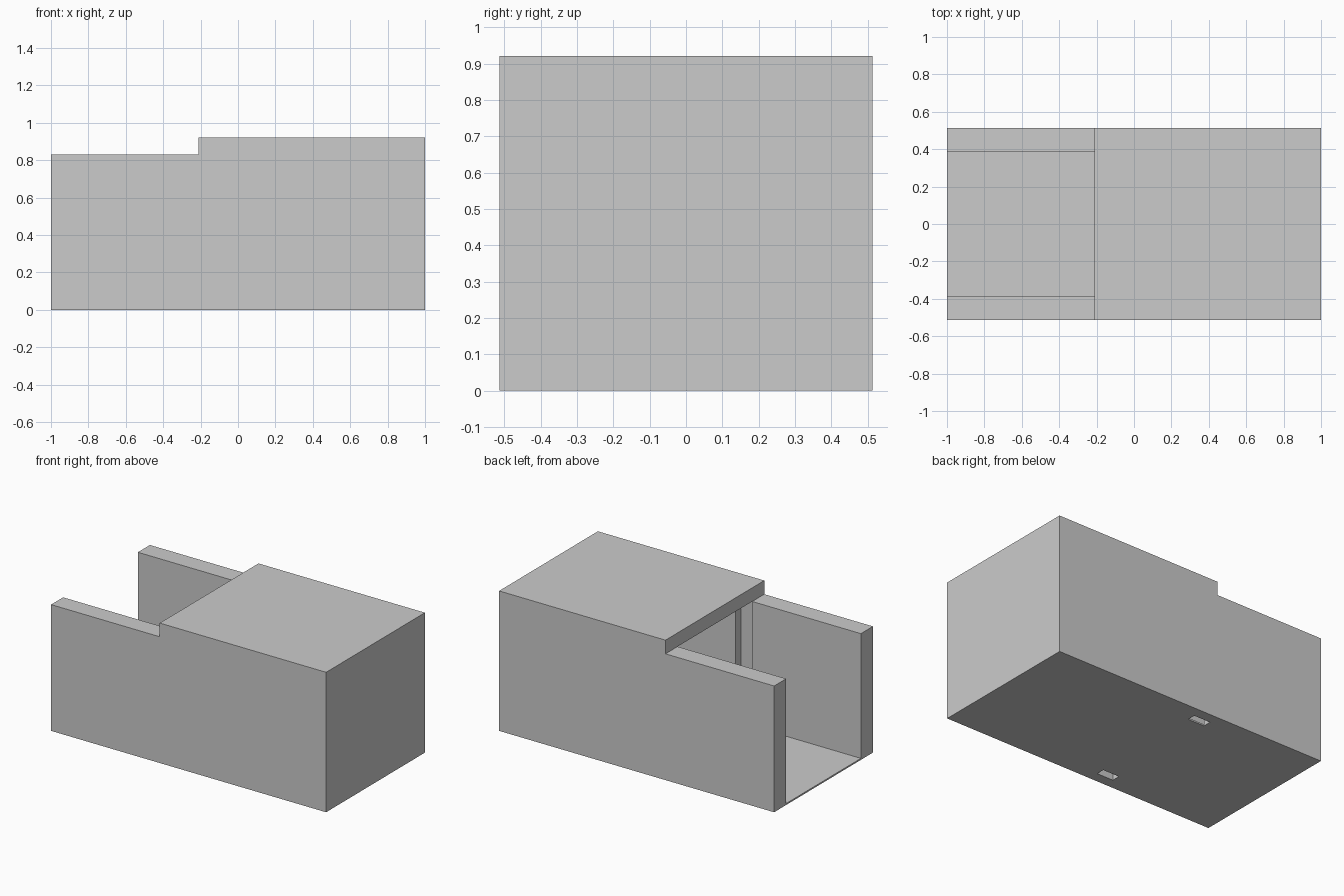
import bpy, bmesh

if "Cube" in bpy.data.objects:
    bpy.data.objects.remove(bpy.data.objects["Cube"])

HALF_L, HALF_W = 1.0, 0.513      # outer half length and half width
INNER = 0.388                    # inner half width of the channel
WALL_TOP, ROOF_TOP = 0.83, 0.92
FLOOR = 0.01
ROOF_X = -0.21                   # where the roof begins
GROOVE_END, GROOVE_Y = -0.09, 0.443
END_X = 0.875                    # inner face of the closed end


def prism(name, outline, z0, z1):
    """Extrude a closed plan outline upward from z0 to z1."""
    bm = bmesh.new()
    face = bm.faces.new([bm.verts.new((x, y, z0)) for x, y in outline])
    up = bmesh.ops.extrude_face_region(bm, geom=[face])
    verts = [g for g in up["geom"] if isinstance(g, bmesh.types.BMVert)]
    bmesh.ops.translate(bm, verts=verts, vec=(0, 0, z1 - z0))
    bmesh.ops.recalc_face_normals(bm, faces=bm.faces)
    mesh = bpy.data.meshes.new(name)
    bm.to_mesh(mesh)
    bm.free()
    obj = bpy.data.objects.new(name, mesh)
    bpy.context.collection.objects.link(obj)
    return obj


def rect(x0, x1, half_w):
    return [(x0, -half_w), (x1, -half_w), (x1, half_w), (x0, half_w)]


# U-shaped walls: plan of one side with its door groove, mirrored across y
side = [(-HALF_L, INNER), (ROOF_X, INNER), (ROOF_X, GROOVE_Y),
        (GROOVE_END, GROOVE_Y), (GROOVE_END, INNER), (END_X, INNER)]
outer = [(HALF_L, HALF_W), (-HALF_L, HALF_W)]
plan = side + [(x, -y) for x, y in reversed(side)]
plan += [(x, -y) for x, y in reversed(outer)] + outer
prism("walls", plan, 0, WALL_TOP)

# Thin floor between the walls
prism("floor", rect(-HALF_L, END_X, INNER), 0, FLOOR)

# Roof slab over the closed chamber
prism("roof_slab", rect(ROOF_X, HALF_L, HALF_W), WALL_TOP, ROOF_TOP)
